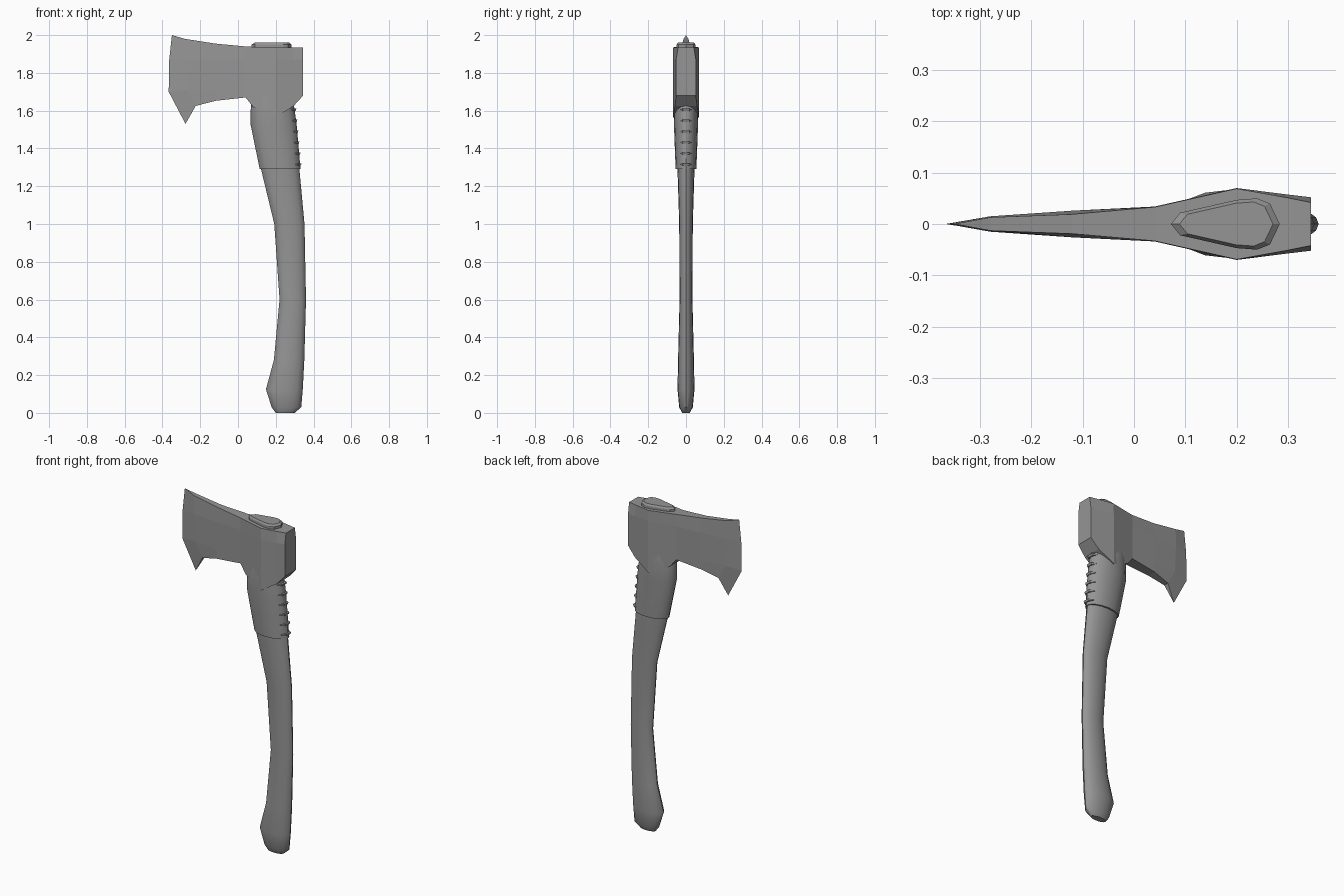
import bpy, bmesh
from math import cos, sin, pi, radians

cube = bpy.data.objects.get("Cube")
if cube:
    bpy.data.objects.remove(cube)

grey = bpy.data.materials.new("plain grey")
grey.use_nodes = True
grey.diffuse_color = (0.3, 0.3, 0.3, 1)
grey.node_tree.nodes["Principled BSDF"].inputs["Base Color"].default_value = grey.diffuse_color


def loft(name, rings, smooth=0):
    """Skin a list of closed rings and cap both ends."""
    bm = bmesh.new()
    loops = [[bm.verts.new(p) for p in ring] for ring in rings]
    n = len(rings[0])
    for a, b in zip(loops, loops[1:]):
        for i in range(n):
            j = (i + 1) % n
            bm.faces.new((a[i], a[j], b[j], b[i]))
    bm.faces.new(loops[0])
    bm.faces.new(loops[-1])
    bmesh.ops.remove_doubles(bm, verts=bm.verts, dist=0.0005)
    bmesh.ops.recalc_face_normals(bm, faces=bm.faces)
    mesh = bpy.data.meshes.new(name)
    bm.to_mesh(mesh)
    bm.free()
    obj = bpy.data.objects.new(name, mesh)
    bpy.context.collection.objects.link(obj)
    mesh.materials.append(grey)
    if smooth:
        bpy.ops.object.select_all(action='DESELECT')
        obj.select_set(True)
        bpy.context.view_layer.objects.active = obj
        bpy.ops.object.shade_smooth_by_angle(angle=radians(smooth))
    return obj


def oval(z, x0, x1, half_y, sides=16):
    """Oval ring between x0 and x1 at height z."""
    c, r = (x0 + x1) / 2, (x1 - x0) / 2
    return [(c + r * cos(2 * pi * i / sides), half_y * sin(2 * pi * i / sides), z)
            for i in range(sides)]


# Handle: height, belly x, back x, half thickness
grip = [(0, .20, .30, .02), (.03, .178, .335, .036), (.125, .148, .343, .045),
        (.28, .19, .351, .042), (.6, .22, .36, .034), (1.0, .192, .352, .036),
        (1.29, .122, .325, .045), (1.6, .08, .29, .05)]
loft("handle", [oval(*s) for s in grip], 40)

# Collar that sleeves the handle under the head
sleeve = [(1.29, .115, .331, .055), (1.53, .066, .31, .064),
          (1.63, .068, .296, .066), (1.7, .08, .28, .06)]
loft("collar", [oval(*s) for s in sleeve], 40)

# Grip ridges up the back of the collar
for k in range(6):
    z = 1.315 + k * .058
    x = .331 - (z - 1.29) * .095
    rings = []
    for y, out, h in ((-.033, -.016, .002), (-.018, .004, .006),
                      (.018, .004, .006), (.033, -.016, .002)):
        rings.append([(x - .03, y, z - h), (x + out, y, z - h),
                      (x + out + .004, y, z + h), (x - .03, y, z + h)])
    loft("collar_ridge", rings)

# Axe head: columns of (x, z) from top to bottom, with half thickness at top and below
rows = (1.87, 1.71)


def column(x, top, bottom, thin, thick):
    return [(x, top), (x, rows[0]), (x, rows[1]), (x, bottom)], thin, thick


columns = [
    ([(-.35, 2.0), (-.364, 1.87), (-.367, 1.70), (-.278, 1.53)], 0, 0),
    ([(-.28, 1.98), (-.28, 1.87), (-.272, 1.71), (-.224, 1.625)], .013, .015),
    column(-.12, 1.955, 1.652, .019, .026),
    column(.04, 1.94, 1.67, .033, .034),
    column(.08, 1.938, 1.62, .042, .043),
    column(.2, 1.935, 1.565, .069, .07),
    column(.295, 1.935, 1.625, .052, .058),
    column(.345, 1.935, 1.68, .042, .052),
]
rings = []
for points, thin, thick in columns:
    halves = [thin, thick, thick, thick]
    side = [(x, -h, z) for (x, z), h in zip(points, halves)]
    rings.append(side + [(x, -y, z) for x, y, z in reversed(side)])
loft("axe_head", rings)

# Handle end showing through the top of the head, with a bevelled rim
half = [(.072, 0), (.09, .022), (.2, .047), (.24, .05), (.265, .04), (.284, 0)]
outline = half + [(x, -y) for x, y in half[-2:0:-1]]


def eye_ring(z, s):
    return [(.19 + (x - .19) * s, y * s, z) for x, y in outline]


loft("handle_end", [eye_ring(1.92, 1), eye_ring(1.95, 1), eye_ring(1.96, .86)])
